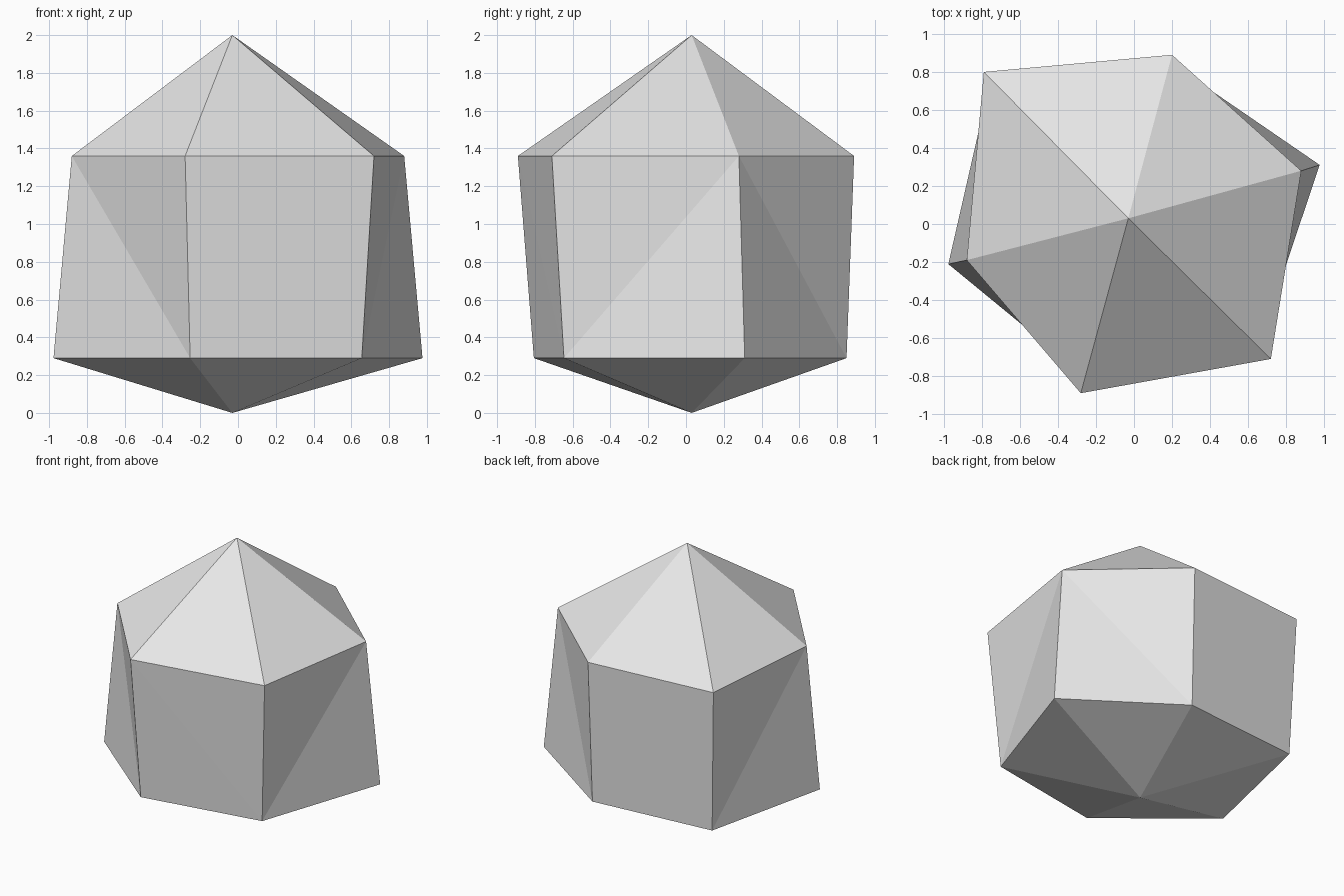
import bpy
import bmesh

cube = bpy.data.objects.get("Cube")
if cube:
    bpy.data.objects.remove(cube, do_unlink=True)

# One plain grey stone colour
grey = bpy.data.materials.new("pale_grey")
grey.use_nodes = True
colour = (0.8, 0.8, 0.8, 1)
grey.diffuse_color = colour
grey.node_tree.nodes["Principled BSDF"].inputs["Base Color"].default_value = colour

# Six corners of the shoulder, anticlockwise, and how far each flares at the base
corners = [(0.88, 0.28), (0.2, 0.89), (-0.79, 0.8),
           (-0.88, -0.19), (-0.28, -0.89), (0.72, -0.71)]
flares = [1.11, 0.955, 0.955, 1.11, 0.905, 0.91]
SHOULDER, BASE = 1.36, 0.29

bm = bmesh.new()
top_tip = bm.verts.new((-0.03, 0.03, 2))
bottom_tip = bm.verts.new((-0.03, 0.03, 0))
upper = [bm.verts.new((x, y, SHOULDER)) for x, y in corners]
lower = [bm.verts.new((x * f, y * f, BASE)) for (x, y), f in zip(corners, flares)]

for i in range(len(corners)):
    j = (i + 1) % len(corners)
    # Cap facet above and below
    bm.faces.new((top_tip, upper[i], upper[j]))
    bm.faces.new((bottom_tip, lower[j], lower[i]))
    # Side panel, creased from the two flared corners
    if j % 3 == 0:
        bm.faces.new((lower[i], lower[j], upper[j]))
        bm.faces.new((lower[i], upper[j], upper[i]))
    else:
        bm.faces.new((lower[i], lower[j], upper[i]))
        bm.faces.new((lower[j], upper[j], upper[i]))

mesh = bpy.data.meshes.new("faceted_stone")
bm.to_mesh(mesh)
bm.free()
mesh.materials.append(grey)
stone = bpy.data.objects.new("faceted_stone", mesh)
bpy.context.collection.objects.link(stone)
